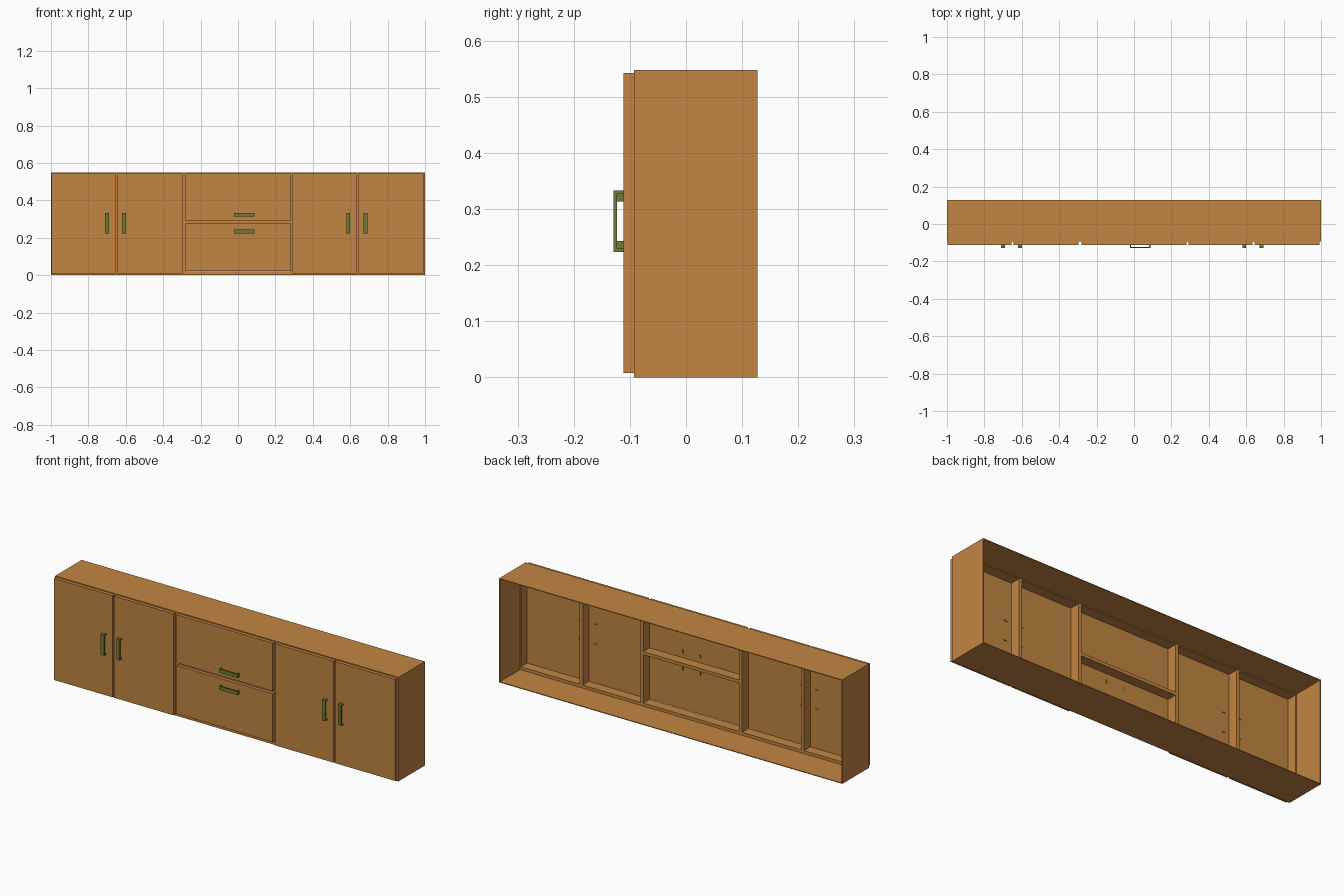
import bpy

cube = bpy.data.objects.get("Cube")
if cube:
    bpy.data.objects.remove(cube, do_unlink=True)


def material(name, colour):
    m = bpy.data.materials.new(name)
    m.use_nodes = True
    m.diffuse_color = colour
    m.node_tree.nodes["Principled BSDF"].inputs["Base Color"].default_value = colour
    return m


WOOD = material("warm wood", (0.54, 0.235, 0.055, 1))
GREEN = material("olive metal", (0.16, 0.20, 0.035, 1))


def box(name, xs, ys, zs, mat=WOOD):
    """Box between two limits on each axis."""
    corners = [(x, y, z) for x in xs for y in ys for z in zs]
    faces = [(0, 1, 3, 2), (4, 6, 7, 5), (0, 4, 5, 1),
             (2, 3, 7, 6), (0, 2, 6, 4), (1, 5, 7, 3)]
    mesh = bpy.data.meshes.new(name)
    mesh.from_pydata(corners, [], faces)
    mesh.materials.append(mat)
    ob = bpy.data.objects.new(name, mesh)
    bpy.context.collection.objects.link(ob)
    return ob


HEIGHT, WALL = 0.548, 0.004
FRONT, BACK = -0.093, 0.127
DOOR_FRONT, HANDLE_FRONT = -0.111, -0.129
DEPTH = (FRONT, BACK)
FRAME = (FRONT, FRONT + 0.052)

# Open-backed carcass
box("top_panel", (-1, 1), DEPTH, (HEIGHT - WALL, HEIGHT))
box("bottom_panel", (-1, 1), DEPTH, (0, WALL))
for side, s in (("left", 1), ("right", -1)):
    xs = sorted((s, s * (1 - WALL)))
    box(side + "_panel", xs, DEPTH, (WALL, HEIGHT - WALL))
    xs = sorted((s * (1 - WALL), s * 0.991))
    box(side + "_stile", xs, FRAME, (WALL, HEIGHT - WALL))

# Front frame: rails, dividers and the bar between the drawers
box("bottom_rail", (-0.991, 0.991), FRAME, (WALL, 0.02))
box("top_rail", (-0.991, 0.991), FRAME, (0.539, HEIGHT - WALL))
for i, x in enumerate((-0.65, -0.289, 0.286, 0.639)):
    box(f"divider_{i + 1}", (x - 0.009, x + 0.009), FRAME, (0.02, 0.539))
box("drawer_bar", (-0.28, 0.277), FRAME, (0.274, 0.291))

# Doors and drawer fronts
SLAB = (DOOR_FRONT, FRONT)
for i, xs in enumerate(((-0.996, -0.655), (-0.644, -0.298),
                        (0.292, 0.634), (0.644, 0.993))):
    box(f"door_{i + 1}", xs, SLAB, (0.008, 0.543))
for name, zs in (("upper", (0.29, 0.543)), ("lower", (0.021, 0.275))):
    box(name + "_drawer_front", (-0.28, 0.28), SLAB, zs)


# Bracket handles whose two legs pass through the door
def handle(name, xs, zs):
    box(name + "_grip", xs, (HANDLE_FRONT, HANDLE_FRONT + 0.006), zs, GREEN)
    legs = (HANDLE_FRONT + 0.006, FRONT + 0.002)
    upright = zs[1] - zs[0] > xs[1] - xs[0]
    lo, hi = zs if upright else xs
    for i, span in enumerate(((lo, lo + 0.006), (hi - 0.006, hi))):
        box(f"{name}_leg_{i + 1}", xs if upright else span, legs,
            span if upright else zs, GREEN)


for i, x in enumerate((-0.70, -0.609, 0.59, 0.682)):
    handle(f"door_handle_{i + 1}", (x - 0.01, x + 0.01), (0.224, 0.333))
handle("upper_drawer_handle", (-0.021, 0.087), (0.314, 0.333))
handle("lower_drawer_handle", (-0.021, 0.087), (0.224, 0.243))
